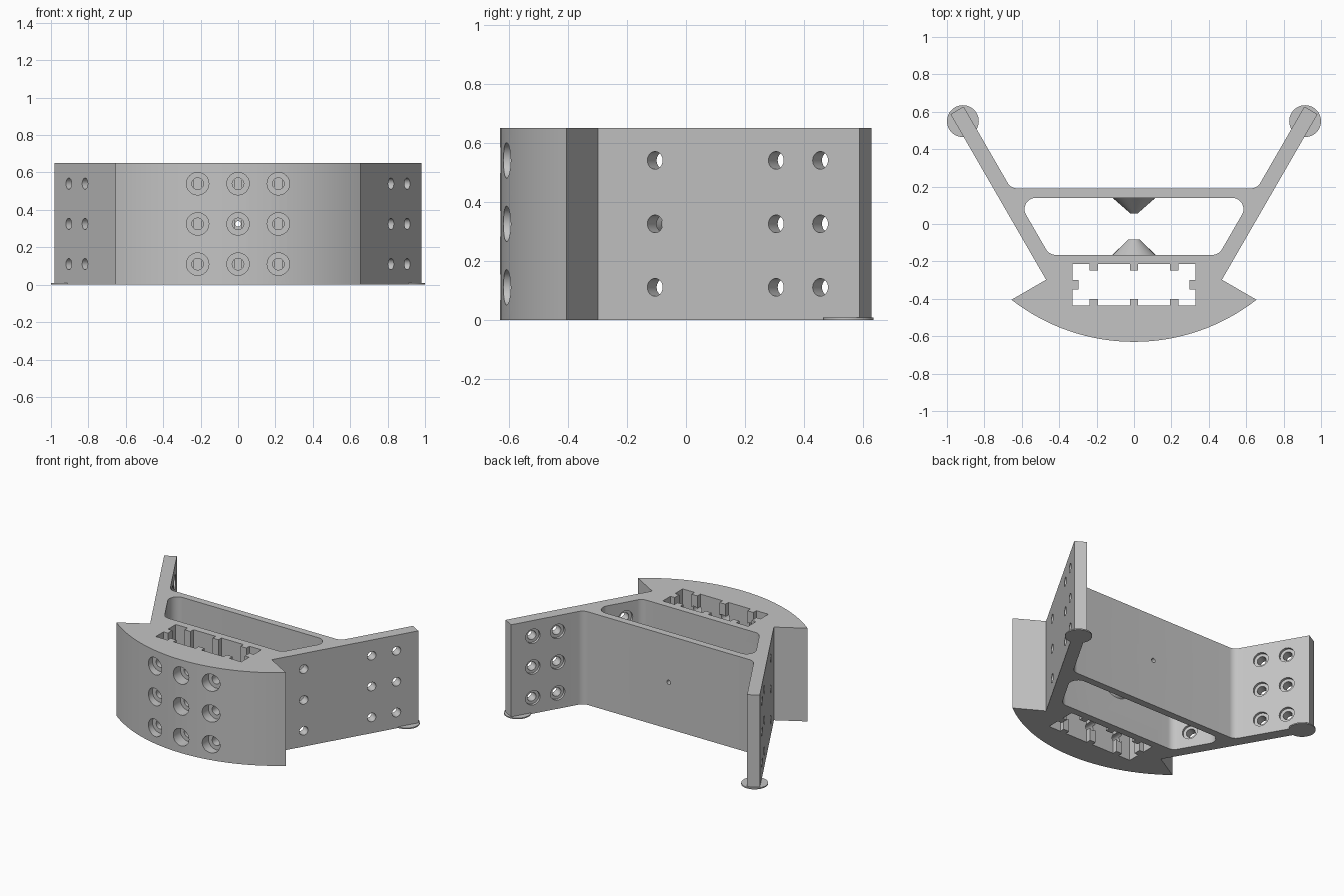
import bpy, bmesh, math
from mathutils import Vector

if "Cube" in bpy.data.objects:
    bpy.data.objects.remove(bpy.data.objects["Cube"], do_unlink=True)

HEIGHT = 0.65
ROWS = (0.11, 0.325, 0.54)          # heights of the hole rows
COLUMNS = (-0.216, 0, 0.216)        # hole and rib columns of the front block
ARM_DIR = Vector((0.5, 0.866, 0))   # direction of the +x arm
ARM_IN = Vector((-0.866, 0.5, 0))   # from its outer face to its inner face
ARM_THICK = 0.081
NOTCH = Vector((0.47, -0.298, 0))

grey = bpy.data.materials.new("plain grey")
grey.use_nodes = True
grey.diffuse_color = (0.55, 0.55, 0.55, 1)
grey.node_tree.nodes["Principled BSDF"].inputs["Base Color"].default_value = (0.55, 0.55, 0.55, 1)


def fillet(prev, corner, nxt, radius, steps=8):
    """Points of a round that replaces a corner."""
    p, c, n = (Vector(v[:2]) for v in (prev, corner, nxt))
    u, v = (p - c).normalized(), (n - c).normalized()
    half = u.angle(v) / 2
    centre = c + (u + v).normalized() * radius / math.sin(half)
    a = c + u * radius / math.tan(half) - centre
    b = c + v * radius / math.tan(half) - centre
    return [tuple(centre + (a.lerp(b, i / steps)).normalized() * radius) for i in range(steps + 1)]


def mirrored(half):
    """Close a half outline, listed from front centre to back centre, across x = 0."""
    return list(half) + [(-p[0], p[1]) for p in reversed(half) if abs(p[0]) > 1e-5]


def add_prism(bm, outline, z0, z1):
    face = bm.faces.new([bm.verts.new((p[0], p[1], z0)) for p in outline])
    top = bmesh.ops.extrude_face_region(bm, geom=[face])["geom"]
    bmesh.ops.translate(bm, vec=(0, 0, z1 - z0), verts=[g for g in top if isinstance(g, bmesh.types.BMVert)])


def add_lathe(bm, origin, axis, profile, closed=False, sides=32):
    """Turn (radius, distance) pairs around an axis; ends are capped or joined."""
    quat = Vector(axis).to_track_quat('Z', 'Y')
    rings = []
    for r, t in profile:
        angles = [2 * math.pi * i / sides for i in range(sides)]
        rings.append([bm.verts.new(Vector(origin) + quat @ Vector((r * math.cos(a), r * math.sin(a), t)))
                      for a in angles])
    pairs = list(zip(rings, rings[1:]))
    if closed:
        pairs.append((rings[-1], rings[0]))
    else:
        bm.faces.new(rings[0])
        bm.faces.new(rings[-1])
    for a, b in pairs:
        for i in range(sides):
            j = (i + 1) % sides
            bm.faces.new((a[i], a[j], b[j], b[i]))


def finish(name, bm):
    bmesh.ops.recalc_face_normals(bm, faces=bm.faces)
    mesh = bpy.data.meshes.new(name)
    bm.to_mesh(mesh)
    bm.free()
    mesh.materials.append(grey)
    obj = bpy.data.objects.new(name, mesh)
    bpy.context.collection.objects.link(obj)
    return obj


def activate(obj):
    bpy.ops.object.select_all(action='DESELECT')
    obj.select_set(True)
    bpy.context.view_layer.objects.active = obj


def cut(obj, cutter):
    mod = obj.modifiers.new("cut", 'BOOLEAN')
    mod.operation, mod.solver, mod.object = 'DIFFERENCE', 'EXACT', cutter
    activate(obj)
    bpy.ops.object.modifier_apply(modifier=mod.name)
    bpy.data.objects.remove(cutter, do_unlink=True)


# Body: curved front block, notches, splayed arms and cross wall
TIP = (0.655, -0.405)
ARC_Y, ARC_R = 0.436, 1.066
sweep = math.asin(TIP[0] / ARC_R)
half = [(ARC_R * math.sin(sweep * i / 16), ARC_Y - ARC_R * math.cos(sweep * i / 16)) for i in range(17)]
arm_end = NOTCH + ARM_DIR * 1.022
inner_end = arm_end + ARM_IN * ARM_THICK
wall_back = 0.19
corner = inner_end + ARM_DIR * ((wall_back - inner_end.y) / ARM_DIR.y)
half += [NOTCH[:2], arm_end[:2], inner_end[:2]]
half += fillet(inner_end, corner, (0, wall_back), 0.06)
bm = bmesh.new()
add_prism(bm, mirrored(half), 0, HEIGHT)
body = finish("bracket_body", bm)

# Rounded trapezoid cavity
front_y, back_y = -0.165, 0.14
inner = NOTCH + ARM_IN * ARM_THICK
low, high = (inner + ARM_DIR * ((y - inner.y) / ARM_DIR.y) for y in (front_y, back_y))
half = fillet((0, front_y), low, high, 0.06) + fillet(low, high, (0, back_y), 0.06)
bm = bmesh.new()
add_prism(bm, mirrored(half), -0.1, HEIGHT + 0.1)

# Ribbed rectangular pocket
PX, P0, P1, RIB, DEEP = 0.33, -0.435, -0.215, 0.0225, 0.033


def ribbed_side(y, inward):
    points = []
    for x in COLUMNS:
        points += [(x - RIB, y), (x - RIB, y + inward), (x + RIB, y + inward), (x + RIB, y)]
    return [(-PX, y)] + points + [(PX, y)]


mid = (P0 + P1) / 2
right = [(PX, mid - 0.025), (PX - DEEP, mid - 0.025), (PX - DEEP, mid + 0.025), (PX, mid + 0.025)]
left = [(-x, y) for x, y in reversed(right)]
add_prism(bm, ribbed_side(P0, DEEP) + right + ribbed_side(P1, -DEEP)[::-1] + left, -0.1, HEIGHT + 0.1)
cut(body, finish("pocket_cutter", bm))

# Counterbored holes in the front block and the arms, and the centre bore
bm = bmesh.new()
for z in ROWS:
    for x in COLUMNS:
        add_lathe(bm, (x, -0.7, z), (0, 1, 0), [(0.06, 0), (0.06, 0.15), (0.031, 0.15), (0.031, 0.32)])
    for side in (1, -1):
        for y in (-0.105, 0.305, 0.455):
            p = NOTCH + ARM_DIR * ((y - NOTCH.y) / ARM_DIR.y)
            add_lathe(bm, (side * p.x, p.y, z), (side * ARM_IN.x, ARM_IN.y, 0),
                      [(0.03, -0.04), (0.03, 0.063), (0.05, 0.063), (0.05, 0.1)])
add_lathe(bm, (0, -0.3, ROWS[1]), (0, 1, 0), [(0.015, 0), (0.015, 0.6)])
cut(body, finish("hole_cutter", bm))

# Hollow cones facing each other inside the cavity
cones = []
for name, y, direction, tip in (("front_cone", front_y, 1, 0.03), ("back_cone", back_y, -1, 0.02)):
    bm = bmesh.new()
    add_lathe(bm, (0, y, ROWS[1]), (0, direction, 0),
              [(0.015, -0.002), (0.115, -0.002), (0.115, 0), (tip, 0.083), (0.015, 0.083)], closed=True)
    cones.append(finish(name, bm))

# Thin round pads under the arm ends
pads = []
for name, x in (("left_pad", 0.915), ("right_pad", -0.915)):
    bm = bmesh.new()
    add_lathe(bm, (x, 0.55, 0), (0, 0, 1), [(0.085, 0), (0.085, 0.008)], sides=48)
    pads.append(finish(name, bm))

for obj in [body] + cones + pads:
    activate(obj)
    bpy.ops.object.shade_smooth_by_angle(angle=math.radians(30))
